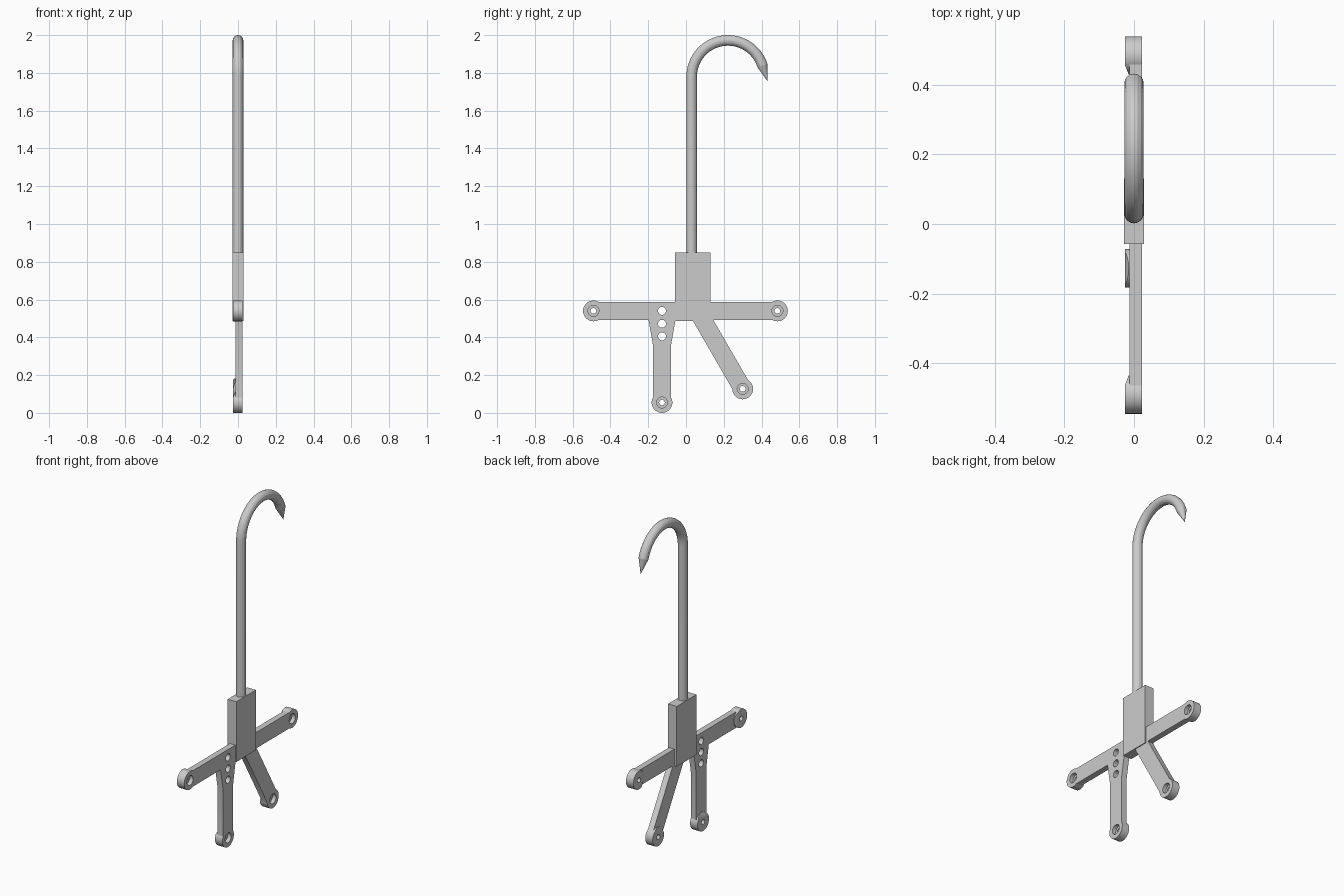
import bpy, bmesh, math
from mathutils import Vector, Matrix

if "Cube" in bpy.data.objects:
    bpy.data.objects.remove(bpy.data.objects["Cube"])

grey = bpy.data.materials.new("plain grey")
grey.use_nodes = True
grey.diffuse_color = (0.6, 0.6, 0.6, 1)
grey.node_tree.nodes["Principled BSDF"].inputs["Base Color"].default_value = (0.6, 0.6, 0.6, 1)

BACK, FRONT = -0.013, 0.023      # plate thickness along x
BOSS_BACK, BOSS_R, HALF = -0.026, 0.055, 0.048


def finish(name, bm):
    bmesh.ops.recalc_face_normals(bm, faces=bm.faces)
    mesh = bpy.data.meshes.new(name)
    bm.to_mesh(mesh)
    bm.free()
    mesh.materials.append(grey)
    obj = bpy.data.objects.new(name, mesh)
    bpy.context.collection.objects.link(obj)
    return obj


def prism(name, outline, x0, x1):
    """Extrude a (y, z) outline along x."""
    bm = bmesh.new()
    face = bm.faces.new([bm.verts.new((x0, y, z)) for y, z in outline])
    ext = bmesh.ops.extrude_face_region(bm, geom=[face])["geom"]
    bmesh.ops.translate(bm, vec=(x1 - x0, 0, 0),
                        verts=[v for v in ext if isinstance(v, bmesh.types.BMVert)])
    return finish(name, bm)


def cylinder_bm(y, z, r, x0, x1, sides=40):
    bm = bmesh.new()
    bmesh.ops.create_cone(bm, cap_ends=True, segments=sides, radius1=r, radius2=r, depth=x1 - x0,
                          matrix=Matrix.Translation(((x0 + x1) / 2, y, z))
                          @ Matrix.Rotation(math.pi / 2, 4, 'Y'))
    return bm


def activate(obj):
    bpy.ops.object.select_all(action='DESELECT')
    obj.select_set(True)
    bpy.context.view_layer.objects.active = obj


def combine(target, other, operation):
    activate(target)
    mod = target.modifiers.new("combine", 'BOOLEAN')
    mod.operation, mod.object, mod.solver = operation, other, 'EXACT'
    bpy.ops.object.modifier_apply(modifier=mod.name)
    bpy.data.objects.remove(other)


def boss(y, z, inward):
    """Round arm end whose raised side ramps down toward the arm."""
    bm = cylinder_bm(y, z, BOSS_R, BOSS_BACK, FRONT)
    d = Vector((0, *inward)).normalized()
    cut = bmesh.ops.bisect_plane(bm, geom=bm.verts[:] + bm.edges[:] + bm.faces[:],
                                 plane_co=Vector((BOSS_BACK, y, z)) + d * 0.028,
                                 plane_no=Vector((-0.032, 0, 0)) + d * 0.013, clear_outer=True)
    bmesh.ops.holes_fill(bm, edges=[e for e in cut["geom_cut"] if isinstance(e, bmesh.types.BMEdge)])
    return finish("boss", bm)


# Arm ends: centre and direction back along the arm
ends = [((-0.49, 0.54), (1, 0)), ((0.484, 0.54), (-1, 0)),
        ((-0.127, 0.055), (0, 1)), ((0.30, 0.127), (-0.5, 0.866))]


def arm(end, inward, length):
    c, d = Vector(end), Vector(inward).normalized()
    n = Vector((-d.y, d.x)) * HALF
    return prism("arm", [c + n, c - n, c - n + d * length, c + n + d * length], BACK, FRONT)


# Cross-shaped frame: crossbar, straight leg with flared top, slanted leg
frame = arm(*ends[0], 0.974)
frame.name = "arm_frame"
combine(frame, arm(*ends[2], 0.47), 'UNION')
combine(frame, arm(*ends[3], 0.455), 'UNION')
flare = [(-0.2, 0.5), (-0.175, 0.36), (-0.079, 0.36), (-0.054, 0.5)]
combine(frame, prism("flare", flare, BACK, FRONT), 'UNION')
for end, inward in ends:
    combine(frame, boss(*end, inward), 'UNION')

# Through holes with wider pockets on one side, plus three holes above the leg
for (y, z), _ in ends:
    combine(frame, finish("bore", cylinder_bm(y, z, 0.015, -0.1, 0.1, 24)), 'DIFFERENCE')
    combine(frame, finish("pocket", cylinder_bm(y, z, 0.029, 0.0, 0.1, 32)), 'DIFFERENCE')
for z in (0.54, 0.472, 0.405):
    combine(frame, finish("hole", cylinder_bm(-0.127, z, 0.021, -0.1, 0.1, 32)), 'DIFFERENCE')

# Central block
prism("centre_block", [(-0.058, 0.487), (0.13, 0.487), (0.13, 0.85), (-0.058, 0.85)], -0.029, 0.029)

# Hook: straight rod, bend and pointed tip
R, CY, CZ, TUBE = 0.192, 0.222, 1.78, 0.028
sweep = math.radians(162)
path = [(CY - R, 0.8)]
for i in range(33):
    a = math.pi - sweep * i / 32
    path.append((CY + R * math.cos(a), CZ + R * math.sin(a)))
a = math.pi - sweep
path.append((path[-1][0] + 0.088 * math.sin(a), path[-1][1] - 0.088 * math.cos(a)))
curve = bpy.data.curves.new("hook", 'CURVE')
curve.dimensions = '3D'
curve.bevel_depth, curve.bevel_resolution, curve.use_fill_caps = TUBE, 6, True
spline = curve.splines.new('POLY')
spline.points.add(len(path) - 1)
for p, (y, z) in zip(spline.points, path):
    p.co = (0, y, z, 1)
spline.points[-1].radius = 0.01
curve.materials.append(grey)
hook = bpy.data.objects.new("hook", curve)
bpy.context.collection.objects.link(hook)
activate(hook)
bpy.ops.object.convert(target='MESH')

for obj in (hook, frame):
    activate(obj)
    bpy.ops.object.shade_smooth_by_angle(angle=math.radians(30 if obj == frame else 16))
